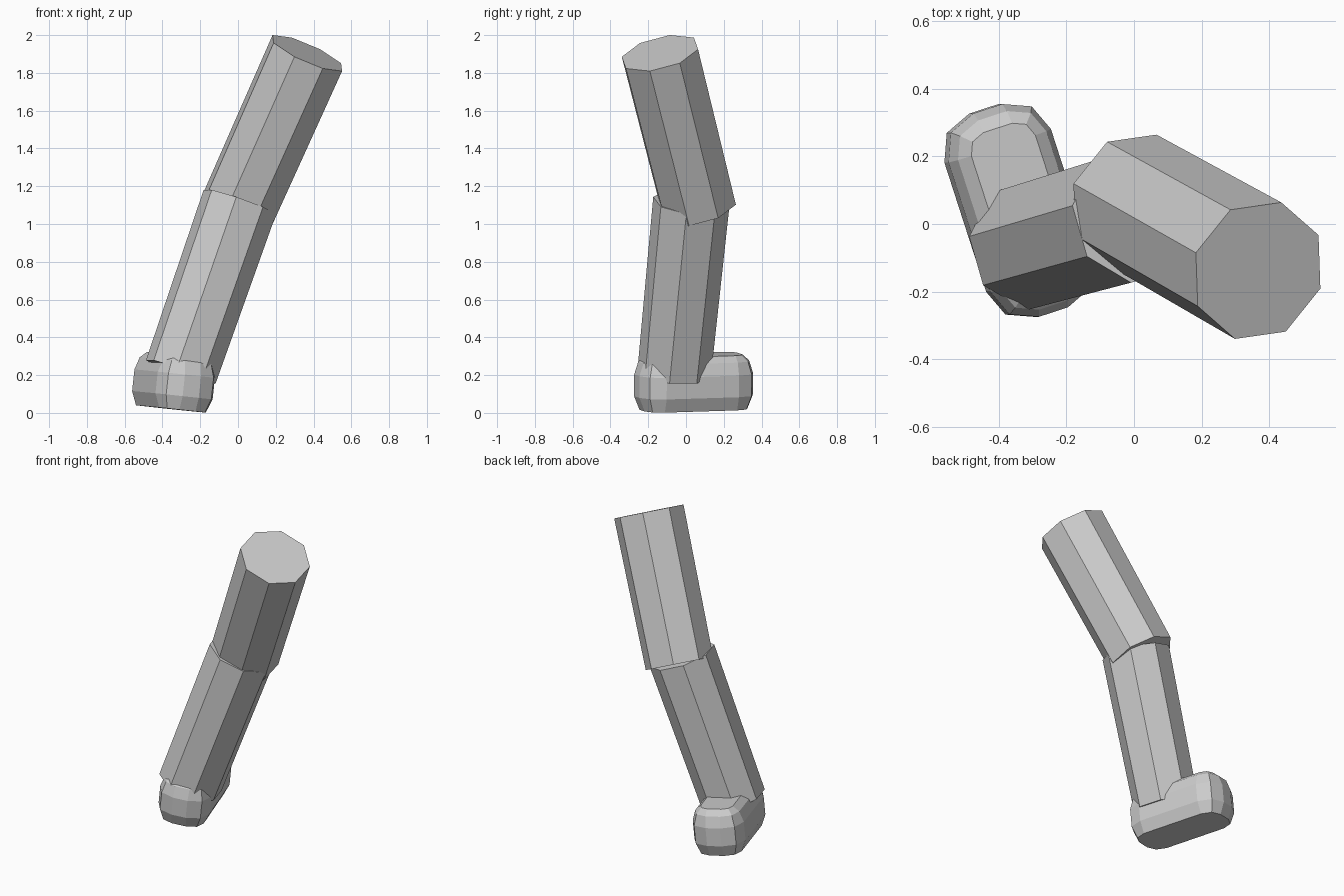
import bpy, bmesh, math
from mathutils import Vector

if "Cube" in bpy.data.objects:
    bpy.data.objects.remove(bpy.data.objects["Cube"])


def loft(name, rings):
    """Skin a stack of equal-sized rings and cap both ends."""
    bm = bmesh.new()
    vs = [[bm.verts.new(p) for p in ring] for ring in rings]
    n = len(rings[0])
    for lo, hi in zip(vs, vs[1:]):
        for i in range(n):
            j = (i + 1) % n
            bm.faces.new((lo[i], lo[j], hi[j], hi[i]))
    bm.faces.new(vs[0][::-1])
    bm.faces.new(vs[-1])
    bmesh.ops.recalc_face_normals(bm, faces=bm.faces)
    me = bpy.data.meshes.new(name)
    bm.to_mesh(me)
    bm.free()
    ob = bpy.data.objects.new(name, me)
    bpy.context.collection.objects.link(ob)
    return ob


def limb(name, p0, p1, r0, r1, ref, sides=8):
    """Tapered prism from p0 to p1 with one edge facing ref."""
    p0, p1, ref = Vector(p0), Vector(p1), Vector(ref)
    axis = (p1 - p0).normalized()
    u = (ref - axis * ref.dot(axis)).normalized()
    v = axis.cross(u)
    angles = [math.tau * i / sides for i in range(sides)]
    loft(name, [[p + (u * math.cos(t) + v * math.sin(t)) * r for t in angles]
                for p, r in ((p0, r0), (p1, r1))])


# Upper and lower leg
limb("upper_leg", (0.0, 0.068, 1.083), (0.367, -0.138, 1.905), 0.208, 0.214,
     (-0.365, 0.105, 0.19))
limb("lower_leg", (-0.303, -0.062, 0.217), (0.010, 0.028, 1.117), 0.196, 0.204,
     (-0.02, -0.195, 0.02))

# Foot: rounded rectangle rings, rounded more at the top than the sole
side = Vector((0.95, 0.31, -0.104)).normalized()
along = Vector((-0.31, 0.95, 0.03))
along = (along - side * along.dot(side)).normalized()
up = side.cross(along)
centre = Vector((-0.34, 0.04, 0.163))


def foot_ring(z, inset):
    hx, hy, r = 0.160, 0.316, 0.115
    pts = []
    for k, (sx, sy) in enumerate(((1, 1), (-1, 1), (-1, -1), (1, -1))):
        for s in range(3):
            t = math.radians(90 * k + 45 * s)
            x = sx * (hx - r) + (r - inset) * math.cos(t)
            y = sy * (hy - r) + (r - inset) * math.sin(t)
            pts.append(centre + side * x + along * y + up * z)
    return pts


loft("foot", [foot_ring(z, i) for z, i in
              ((-0.143, 0.03), (-0.07, 0.0), (0.045, 0.0), (0.112, 0.022), (0.145, 0.06))])
